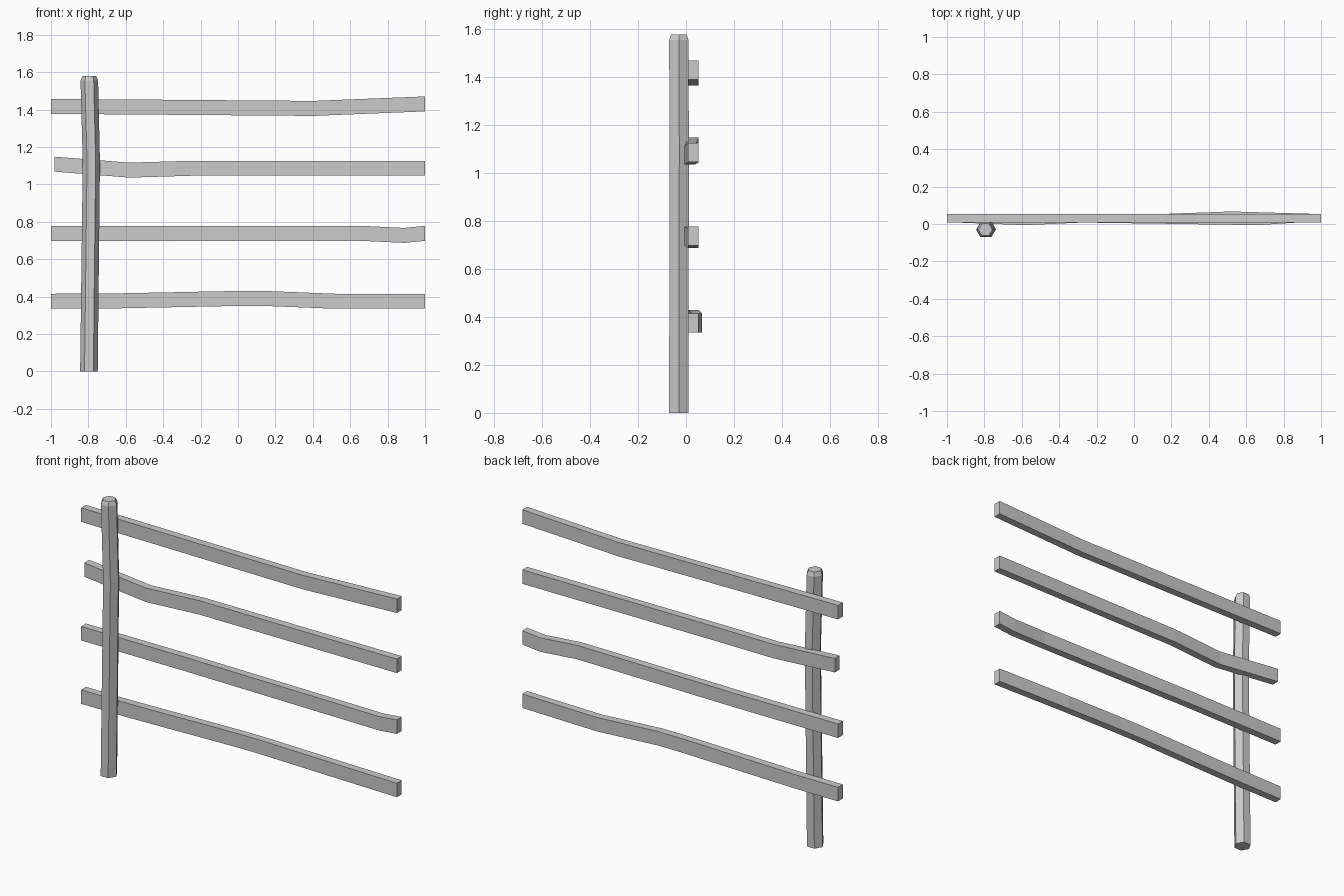
import bpy, bmesh, math

if "Cube" in bpy.data.objects:
    bpy.data.objects.remove(bpy.data.objects["Cube"])


def loft(name, rings):
    """Skin a list of matching cross-section rings and cap both ends."""
    bm = bmesh.new()
    loops = [[bm.verts.new(p) for p in ring] for ring in rings]
    n = len(loops[0])
    for a, b in zip(loops, loops[1:]):
        for i in range(n):
            j = (i + 1) % n
            bm.faces.new((a[i], a[j], b[j], b[i]))
    bm.faces.new(loops[0])
    bm.faces.new(loops[-1])
    bmesh.ops.recalc_face_normals(bm, faces=bm.faces)
    mesh = bpy.data.meshes.new(name)
    bm.to_mesh(mesh)
    bm.free()
    obj = bpy.data.objects.new(name, mesh)
    bpy.context.collection.objects.link(obj)
    return obj


def hexagon(x, y, z, r):
    return [(x + r * math.cos(k * math.pi / 3),
             y + r * math.sin(k * math.pi / 3), z) for k in range(6)]


def rail(name, z, path):
    """Rectangular plank following (x, y offset, z offset) points."""
    hy, hz, yc = 0.022, 0.04, 0.031
    rings = [[(x, yc + dy + sy * hy, z + dz + sz * hz)
              for sy, sz in ((-1, -1), (1, -1), (1, 1), (-1, 1))]
             for x, dy, dz in path]
    return loft(name, rings)


# Hexagonal post, slightly bowed, with a chamfered top
loft("post", [
    hexagon(-0.797, -0.030, 0.0, 0.047),
    hexagon(-0.784, -0.028, 1.12, 0.046),
    hexagon(-0.795, -0.030, 1.555, 0.047),
    hexagon(-0.795, -0.030, 1.578, 0.037),
])

# Four warped rails behind the post
rail("rail_bottom", 0.375, [(-1, 0, 0), (-0.7, 0, 0.001), (0, 0, 0.015),
                            (0.14, 0, 0.015), (0.52, 0.014, 0), (1, 0, 0)])
rail("rail_lower_middle", 0.738, [(-1, 0, 0), (-0.35, 0, 0), (0.66, -0.015, 0),
                                  (0.89, 0, -0.011), (1, 0, 0)])
rail("rail_upper_middle", 1.086, [(-0.98, 0, 0.022), (-0.58, -0.015, -0.01),
                                  (-0.25, 0, 0), (1, 0, 0)])
rail("rail_top", 1.417, [(-1, 0, 0), (0.4, 0, -0.011), (1, 0, 0.013)])
